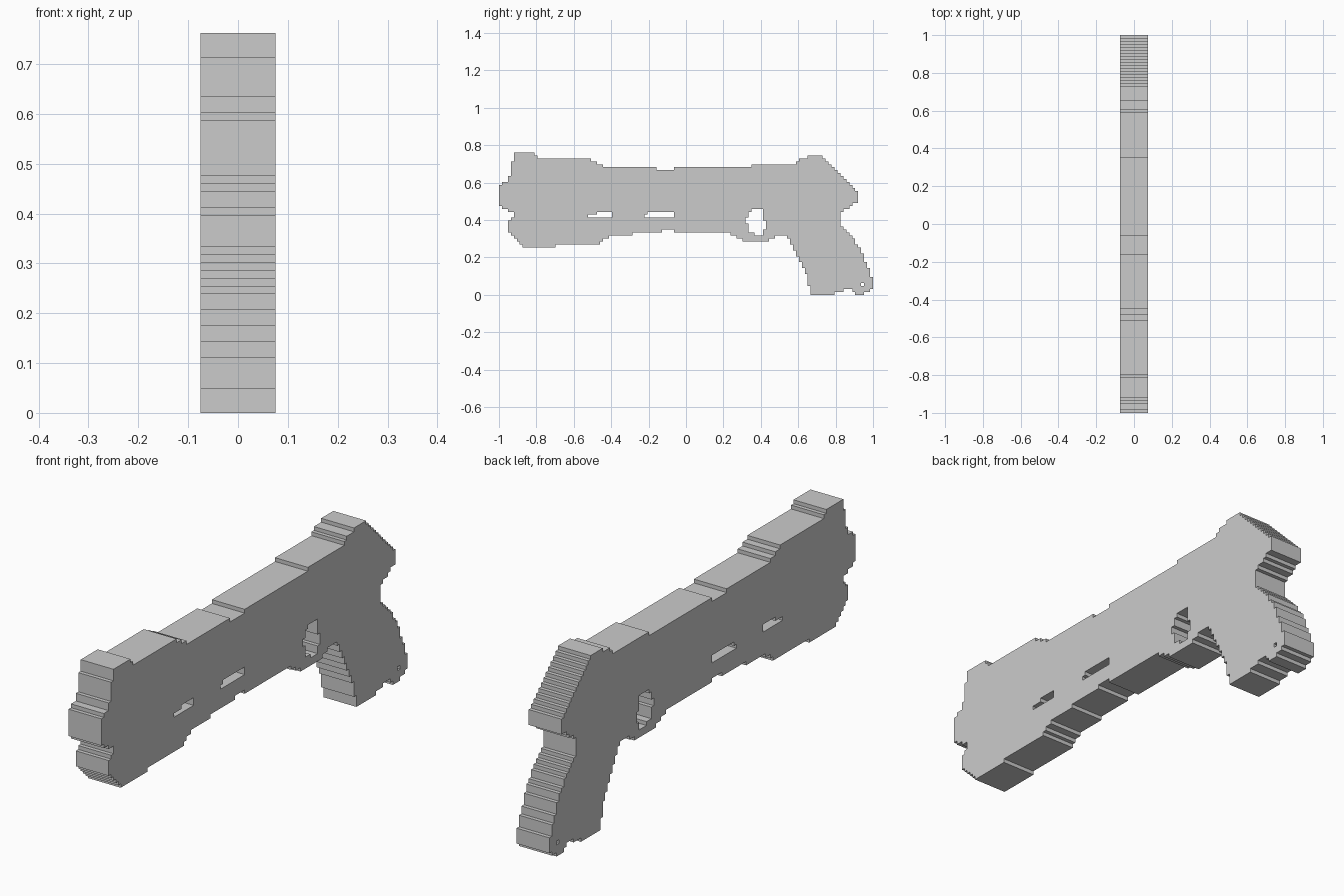
import bpy, bmesh, math
from mathutils import Matrix

if "Cube" in bpy.data.objects:
    bpy.data.objects.remove(bpy.data.objects["Cube"])

U = 2 / 126            # one step of the stair-stepped outline
HALF_THICK = 0.075


def stairs(points):
    """Closed right-angled outline: each leg goes along y, then z, in even steps."""
    path = []
    for (y0, z0), (y1, z1) in zip(points, points[1:] + points[:1]):
        n = max(1, min(abs(y1 - y0), abs(z1 - z0)))
        z = z0
        for i in range(1, n + 1):
            y = y0 + round((y1 - y0) * i / n)
            corner = (y, z)
            z = z0 + round((z1 - z0) * i / n)
            for p in (corner, (y, z)):
                if not path or path[-1] != p:
                    path.append(p)
    if path[0] == path[-1]:
        path.pop()
    return path


def add_loop(curve, points):
    pts = stairs(points)
    sp = curve.splines.new('POLY')
    sp.points.add(len(pts) - 1)
    for p, (y, z) in zip(sp.points, pts):
        p.co = (y * U - 1, z * U, 0, 1)
    sp.use_cyclic_u = True


# Outline sections, in steps from the lower front corner (y, z)
muzzle = [(5, 48), (5, 45), (4, 40), (3, 38), (1, 37), (0, 30), (1, 29),
          (3, 28), (5, 28), (5, 26), (4, 25), (3, 21), (8, 16)]
underside = [(19, 17), (34, 18), (35, 19), (37, 20), (45, 21), (55, 22),
             (59, 21), (78, 20), (80, 19), (82, 18), (91, 19), (93, 20)]
grip = [(97, 19), (98, 17), (103, 7), (104, 3), (105, 0), (113, 1), (116, 2),
        (119, 1), (120, 0), (123, 1), (125, 2), (126, 6), (125, 9), (122, 16),
        (119, 20), (115, 24), (115, 28)]
rear = [(116, 29), (118, 30), (119, 31), (121, 31), (121, 35), (109, 47),
        (104, 46), (101, 45), (100, 44)]
top = [(85, 43), (59, 42), (53, 43), (35, 44), (33, 45), (31, 46), (13, 47), (12, 48)]

# Through holes
front_slot = [(30, 26), (38, 26), (38, 28), (33, 28), (33, 27), (30, 27)]
middle_slot = [(49, 26), (59, 26), (59, 28), (50, 28), (50, 27), (49, 27)]
trigger_hole = [(86, 20), (89, 20), (89, 22), (90, 25), (89, 29), (85, 29),
                (85, 28), (84, 26), (83, 24), (84, 24), (84, 21), (86, 21)]
strap_hole = [(122, 3), (123, 3), (123, 4), (122, 4)]

# Flat plate body extruded from the outline
curve = bpy.data.curves.new("body_profile", 'CURVE')
curve.dimensions = '2D'
curve.fill_mode = 'BOTH'
curve.extrude = HALF_THICK
for loop in (muzzle + underside + grip + rear + top,
             front_slot, middle_slot, trigger_hole, strap_hole):
    add_loop(curve, loop)
profile = bpy.data.objects.new("body_profile", curve)
bpy.context.collection.objects.link(profile)

# Turn into a welded mesh standing in the y-z plane
mesh = bpy.data.meshes.new_from_object(
    profile.evaluated_get(bpy.context.evaluated_depsgraph_get()))
bpy.data.objects.remove(profile)
mesh.transform(Matrix(((0, 0, 1, 0), (1, 0, 0, 0), (0, 1, 0, 0), (0, 0, 0, 1))))
bm = bmesh.new()
bm.from_mesh(mesh)
bmesh.ops.remove_doubles(bm, verts=bm.verts, dist=1e-4)
bmesh.ops.recalc_face_normals(bm, faces=bm.faces)
for f in bm.faces:
    f.smooth = False
bm.to_mesh(mesh)
bm.free()
mesh.name = "toy_blaster_body"
body = bpy.data.objects.new("toy_blaster_body", mesh)
bpy.context.collection.objects.link(body)
